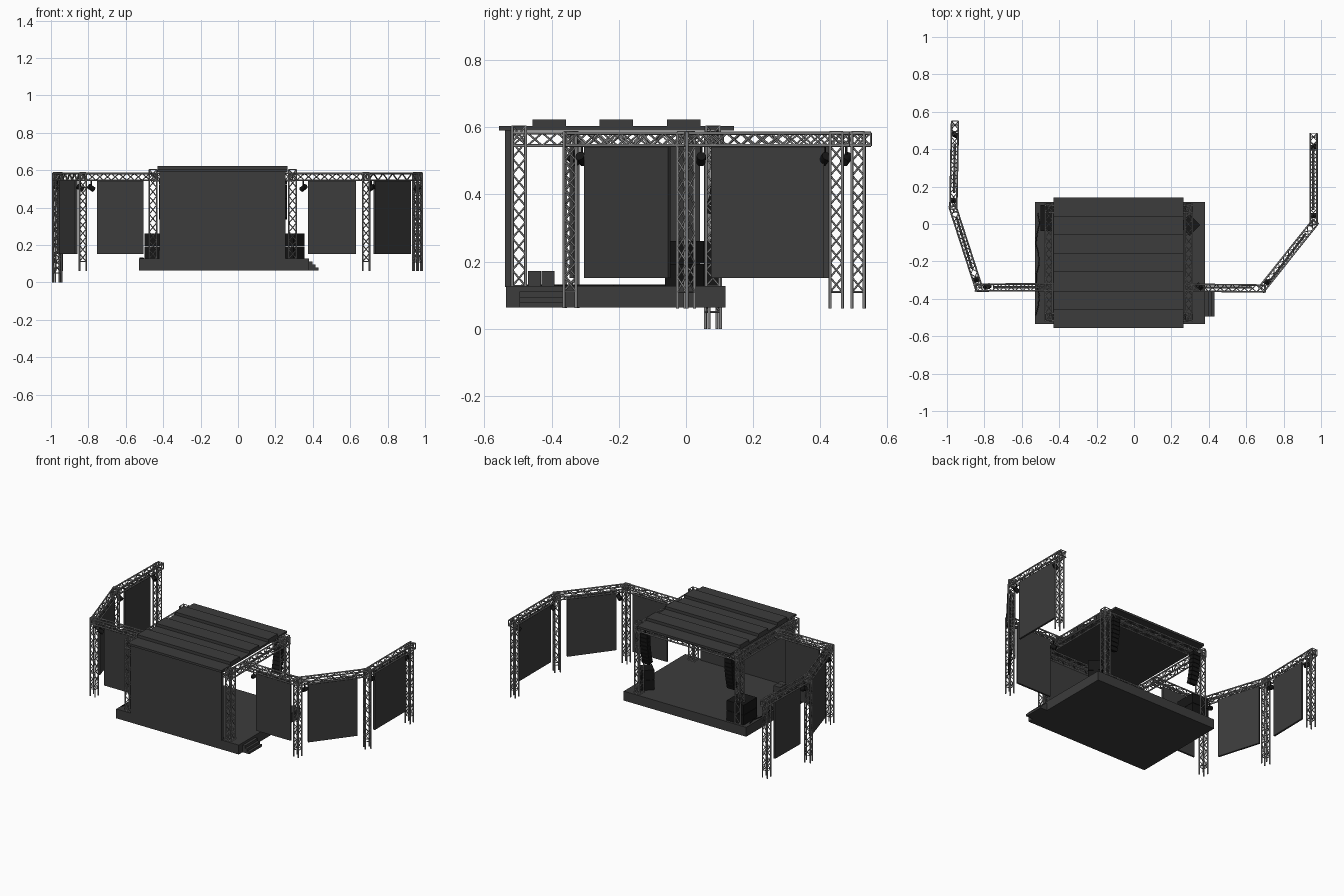
import bpy, bmesh, math
from mathutils import Vector, Matrix

if "Cube" in bpy.data.objects:
    bpy.data.objects.remove(bpy.data.objects["Cube"], do_unlink=True)


def material(name, v):
    m = bpy.data.materials.new(name)
    m.use_nodes = True
    m.diffuse_color = (v, v, v, 1)
    m.node_tree.nodes["Principled BSDF"].inputs["Base Color"].default_value = (v, v, v, 1)
    return m


PANEL = material("charcoal panel", 0.045)
METAL = material("truss grey", 0.23)
BLACK = material("speaker black", 0.008)


def finish(name, bm, mat):
    mesh = bpy.data.meshes.new(name)
    bm.to_mesh(mesh)
    bm.free()
    mesh.materials.append(mat)
    obj = bpy.data.objects.new(name, mesh)
    bpy.context.collection.objects.link(obj)
    return obj


def add_box(bm, centre, size, turn=Matrix()):
    mat = Matrix.Translation(centre) @ turn @ Matrix.Diagonal((*size, 1))
    bmesh.ops.create_cube(bm, size=1, matrix=mat)


def box(name, low, high, mat):
    low, high = Vector(low), Vector(high)
    bm = bmesh.new()
    add_box(bm, (low + high) / 2, high - low)
    return finish(name, bm, mat)


def tube(bm, a, b, radius, sides=8):
    """Round bar with smooth sides and sharp flat ends."""
    d = b - a
    mat = Matrix.Translation((a + b) / 2) @ d.to_track_quat('Z', 'Y').to_matrix().to_4x4()
    made = bmesh.ops.create_cone(bm, cap_ends=True, segments=sides, radius1=radius,
                                 radius2=radius, depth=d.length, matrix=mat)
    for face in {f for v in made["verts"] for f in v.link_faces}:
        face.smooth = len(face.verts) == 4
        if not face.smooth:
            for edge in face.edges:
                edge.smooth = False


def truss(name, a, b, width=0.042, foot=0.0, facing=(1, 0, 0)):
    """Square lattice: four chords and zigzag braces; foot leaves bare chord ends."""
    a, b = Vector(a), Vector(b)
    d = (b - a).normalized()
    side = Vector(facing) if abs(d.z) > 0.9 else Vector((0, 0, 1))
    side.normalize()
    other = d.cross(side).normalized()
    h = width / 2 - 0.004
    corners = [side * h * i + other * h * j for i, j in ((1, 1), (1, -1), (-1, -1), (-1, 1))]
    bm = bmesh.new()
    start = a + d * foot
    length = (b - start).length
    bays = max(2, round(length / (width * 0.95)))
    for k, c in enumerate(corners):
        tube(bm, a + c, b + c, 0.0045)
        n = corners[(k + 1) % 4]
        for i in range(bays):
            p, q = start + d * length * i / bays, start + d * length * (i + 1) / bays
            c0, c1 = (c, n) if i % 2 == 0 else (n, c)
            tube(bm, p + c0, q + c1, 0.0028, 6)
        for end in (start, b):
            tube(bm, end + c, end + n, 0.0028, 6)
    return finish(name, bm, METAL)


def screen(name, a, b):
    """Thin hanging panel between two plan points."""
    a, b = Vector((*a, 0.349)), Vector((*b, 0.349))
    d = b - a
    bm = bmesh.new()
    add_box(bm, (a + b) / 2, (d.length, 0.012, 0.395),
            Matrix.Rotation(math.atan2(d.y, d.x), 4, 'Z'))
    finish(name, bm, PANEL)


def lamp(name, x, y):
    """Small spotlight can with yoke, hung under the beam and aimed at the middle."""
    bm = bmesh.new()
    p = Vector((x, y, 0.505))
    aim = Vector((-x, -y, -0.6 * math.hypot(x, y))).normalized()
    tube(bm, p - aim * 0.018, p + aim * 0.018, 0.014, 12)
    tube(bm, p, p + Vector((0, 0, 0.04)), 0.004)
    finish(name, bm, BLACK)


# Platform and steps
FLOOR = 0.127
box("platform", (-0.53, -0.535, 0.064), (0.38, 0.118, FLOOR), PANEL)
for i, (x, z) in enumerate(((0.398, 0.111), (0.414, 0.095), (0.43, 0.079))):
    box(f"step_{i + 1}", (0.375, -0.495, 0.064), (x, -0.36, z), PANEL)

# Back wall and roof with raised strips
box("back_wall", (-0.42, -0.539, FLOOR - 0.002), (0.255, -0.516, 0.59), PANEL)
box("roof_deck", (-0.43, -0.556, 0.59), (0.265, 0.143, 0.604), PANEL)
for i in range(3):
    y = -0.457 + 0.2 * i
    box(f"roof_strip_{i + 1}", (-0.43, y, 0.602), (0.265, y + 0.1, 0.623), PANEL)

# Stage truss frame
LEFT, RIGHT, FRONT, REAR = 0.292, -0.455, -0.497, 0.08
BEAM = 0.564
for side, x in (("left", LEFT), ("right", RIGHT)):
    for end, y in (("front", FRONT), ("rear", REAR)):
        truss(f"{side}_{end}_column", (x, y, FLOOR), (x, y, 0.603), 0.048)
    truss(f"{side}_roof_beam", (x, FRONT - 0.02, BEAM), (x, REAR + 0.03, BEAM), 0.046)
for end, y in (("front", FRONT), ("rear", REAR)):
    truss(f"{end}_roof_beam", (RIGHT, y, BEAM), (LEFT, y, BEAM), 0.046)

# Wings: plan points of the beam, foot height of each leg, screen ends
wings = {
    "left": ([(0.27, -0.34), (0.685, -0.345), (0.96, 0.0), (0.96, 0.485)],
             (0.062, 0.06, 0.06),
             [((0.375, -0.34), (0.632, -0.34)), ((0.73, -0.30), (0.92, -0.05)),
              ((0.958, 0.075), (0.958, 0.41))]),
    "right": ([(-0.43, -0.338), (-0.83, -0.34), (-0.966, 0.08), (-0.957, 0.55)],
              (0.062, 0.0, 0.06),
              [((-0.505, -0.338), (-0.755, -0.338)), ((-0.865, -0.24), (-0.95, 0.04)),
               ((-0.962, 0.165), (-0.958, 0.43))]),
}
for side, (points, feet, panels) in wings.items():
    for i in range(3):
        a, b = Vector(points[i]), Vector(points[i + 1])
        d = (b - a).normalized()
        # Beams overlap a little at the corners
        over = d * (0.012 if i < 2 else 0)
        truss(f"{side}_wing_beam_{i + 1}", (*a, BEAM), (*(b + over), BEAM), 0.044)
        screen(f"{side}_wing_screen_{i + 1}", *panels[i])
        # The outermost leg stands just inside the end of its beam
        leg = b - d * (0.038 if i == 2 else 0)
        truss(f"{side}_wing_leg_{i + 1}", (*leg, feet[i]), (*leg, 0.586), 0.044,
              foot=0.05, facing=(d.x, d.y, 0))
        if i < 2:
            e = (Vector(points[i + 2]) - b).normalized()
            lamp(f"{side}_lamp_{i + 1}", *(leg + e * 0.045))
        else:
            lamp(f"{side}_lamp_{i + 1}", *(leg - d * 0.035))
lamp("left_stage_lamp", 0.35, -0.335)
lamp("right_wing_lamp", -0.785, -0.335)

# Floor speakers: a turned stack on one side, a wide stack on the other
for side, x, y, size, turn in (("left", 0.297, -0.005, (0.082, 0.082), 45),
                               ("right", -0.437, 0.032, (0.126, 0.14), 0)):
    bm = bmesh.new()
    rot = Matrix.Rotation(math.radians(turn), 4, 'Z')
    for k in range(2):
        add_box(bm, (x, y, FLOOR + 0.033 + k * 0.068), (*size, 0.066), rot)
    finish(f"{side}_floor_speaker", bm, BLACK)

# Hanging speaker arrays, curved by stacking tilted cabinets
for side, x in (("left", 0.234), ("right", -0.394)):
    bm = bmesh.new()
    for k in range(8):
        add_box(bm, (x, 0.1 - 0.0005 * k * k, 0.535 - 0.026 * k), (0.055, 0.034, 0.024),
                Matrix.Rotation(math.radians(-2.5 * k), 4, 'X'))
    tube(bm, Vector((x, 0.095, 0.53)), Vector((x, 0.095, 0.59)), 0.004)
    finish(f"{side}_speaker_array", bm, BLACK)

# Equipment cases near the wall
for i in range(2):
    y = -0.47 + i * 0.04
    box(f"equipment_case_{i + 1}", (-0.425, y, FLOOR), (-0.375, y + 0.038, 0.172), PANEL)

# Cable lying along the platform edge
bm = bmesh.new()
path = [Vector((-0.515 + 0.01 * math.sin(k * 1.7), 0.06 - 0.055 * k, FLOOR + 0.002))
        for k in range(11)]
for p, q in zip(path, path[1:]):
    tube(bm, p, q, 0.003, 6)
finish("floor_cable", bm, BLACK)
